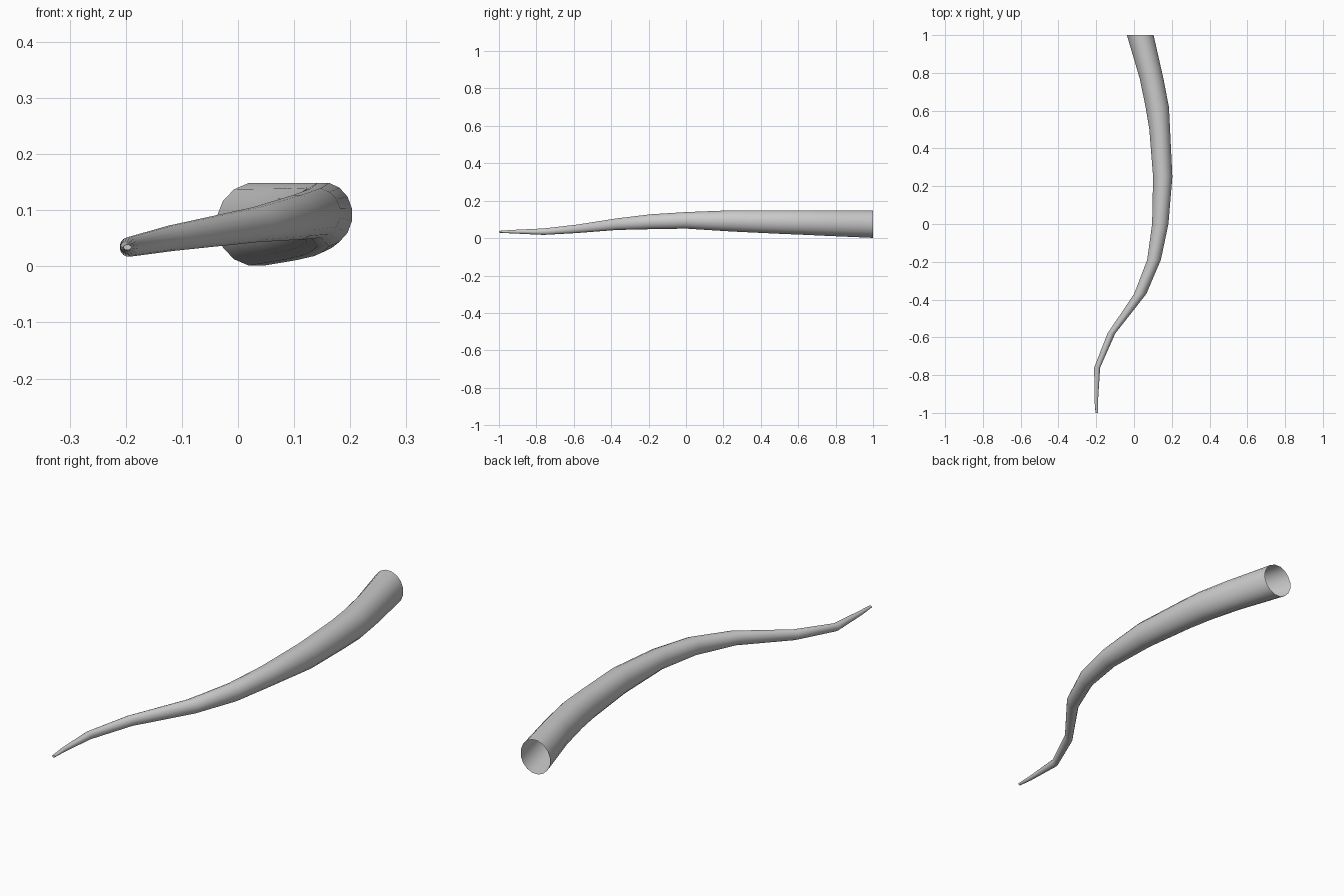
import bpy, bmesh, math

cube = bpy.data.objects.get("Cube")
if cube:
    bpy.data.objects.remove(cube, do_unlink=True)

SIDES = 16

grey = bpy.data.materials.new("light_grey")
grey.use_nodes = True
colour = (0.6, 0.6, 0.6, 1)
grey.diffuse_color = colour
grey.node_tree.nodes["Principled BSDF"].inputs["Base Color"].default_value = colour

# Cross-sections from base to tip: y, centre x, half width, bottom z, top z
sections = [
    (1.00, 0.033, 0.072, 0.000, 0.150),
    (0.77, 0.093, 0.064, 0.010, 0.150),
    (0.62, 0.123, 0.063, 0.017, 0.150),
    (0.50, 0.136, 0.056, 0.022, 0.150),
    (0.25, 0.152, 0.052, 0.034, 0.150),
    (0.00, 0.139, 0.044, 0.050, 0.140),
    (-0.19, 0.106, 0.037, 0.047, 0.128),
    (-0.37, 0.033, 0.033, 0.043, 0.106),
    (-0.58, -0.120, 0.021, 0.027, 0.073),
    (-0.76, -0.195, 0.016, 0.017, 0.052),
    (-0.93, -0.200, 0.010, 0.025, 0.044),
    (-1.00, -0.197, 0.007, 0.029, 0.039),
]

# Curved tapering tube, open at the wide base
bm = bmesh.new()
rings = []
for y, cx, half_w, low, high in sections:
    ring = []
    for i in range(SIDES):
        a = math.tau * (i + 0.5) / SIDES
        z = (low + high) / 2 + (high - low) / 2 * math.sin(a)
        ring.append(bm.verts.new((cx + half_w * math.cos(a), y, z)))
    rings.append(ring)
for r0, r1 in zip(rings, rings[1:]):
    for i in range(SIDES):
        j = (i + 1) % SIDES
        bm.faces.new((r0[i], r0[j], r1[j], r1[i]))
# Small cap at the tip
bm.faces.new(rings[-1])
bmesh.ops.recalc_face_normals(bm, faces=bm.faces)

mesh = bpy.data.meshes.new("tapered_tube")
bm.to_mesh(mesh)
bm.free()
mesh.materials.append(grey)
tube = bpy.data.objects.new("tapered_tube", mesh)
bpy.context.collection.objects.link(tube)
bpy.context.view_layer.objects.active = tube
tube.select_set(True)
bpy.ops.object.shade_smooth_by_angle(angle=math.radians(40))
